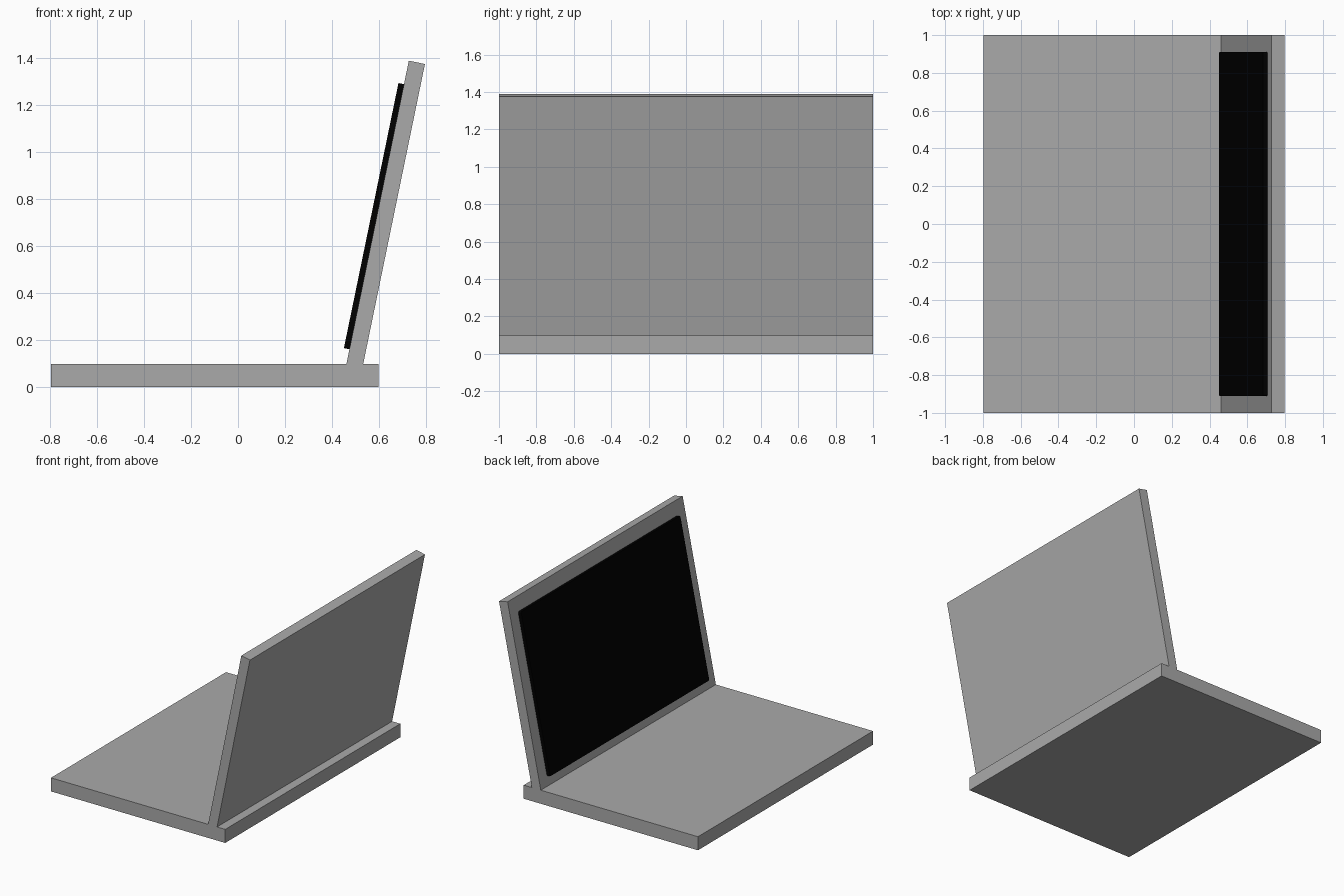
import bpy, bmesh, math
from mathutils import Vector, Matrix

if "Cube" in bpy.data.objects:
    bpy.data.objects.remove(bpy.data.objects["Cube"])

TILT = 0.203                                  # lean of the lid from vertical
UP = Vector((math.sin(TILT), 0, math.cos(TILT)))      # along the lid
OUT = Vector((-math.cos(TILT), 0, math.sin(TILT)))    # out of the screen
TOP = Vector((0.727, 0, 1.389))               # inner top edge of the lid
BASE_H, LID_T = 0.098, 0.07


def finish(bm, name, shade):
    """Turn the bmesh into an object with a neutral coloured material."""
    bmesh.ops.recalc_face_normals(bm, faces=bm.faces[:])
    me = bpy.data.meshes.new(name)
    bm.to_mesh(me)
    bm.free()
    ob = bpy.data.objects.new(name, me)
    bpy.context.collection.objects.link(ob)
    mat = bpy.data.materials.new(name + "_colour")
    mat.diffuse_color = (shade, shade, shade, 1)
    mat.use_nodes = True
    mat.node_tree.nodes["Principled BSDF"].inputs["Base Color"].default_value = mat.diffuse_color
    me.materials.append(mat)
    return ob


def on_lid(point, z):
    """Slide a point down the lid slope to height z."""
    return point + UP * ((z - point.z) / UP.z)


# Body: base slab and leaning lid as one extruded side profile
outer_top = TOP - OUT * LID_T
profile = [Vector((-0.796, 0, 0)), Vector((0.598, 0, 0)), Vector((0.598, 0, BASE_H)),
           on_lid(outer_top, BASE_H), outer_top, TOP, on_lid(TOP, BASE_H),
           Vector((-0.796, 0, BASE_H))]
bm = bmesh.new()
side = bm.faces.new([bm.verts.new(p + Vector((0, -1, 0))) for p in profile])
ext = bmesh.ops.extrude_face_region(bm, geom=[side])
bmesh.ops.translate(bm, vec=(0, 2, 0),
                    verts=[g for g in ext["geom"] if isinstance(g, bmesh.types.BMVert)])
finish(bm, "laptop_body", 0.4)

# Screen: thin black panel with slightly rounded corners, set into the lid
bm = bmesh.new()
bmesh.ops.create_cube(bm, size=1)
bmesh.ops.scale(bm, vec=(0.04, 1.82, 1.152), verts=bm.verts[:])
corners = [e for e in bm.edges if abs(e.verts[0].co.x - e.verts[1].co.x) > 0.01]
bmesh.ops.bevel(bm, geom=corners, offset=0.01, segments=3, profile=0.5, affect='EDGES')
centre = on_lid(TOP, 0.725) + OUT * 0.004
bmesh.ops.transform(bm, matrix=Matrix.Translation(centre) @ Matrix.Rotation(TILT, 4, 'Y'),
                    verts=bm.verts[:])
finish(bm, "screen", 0.0)
